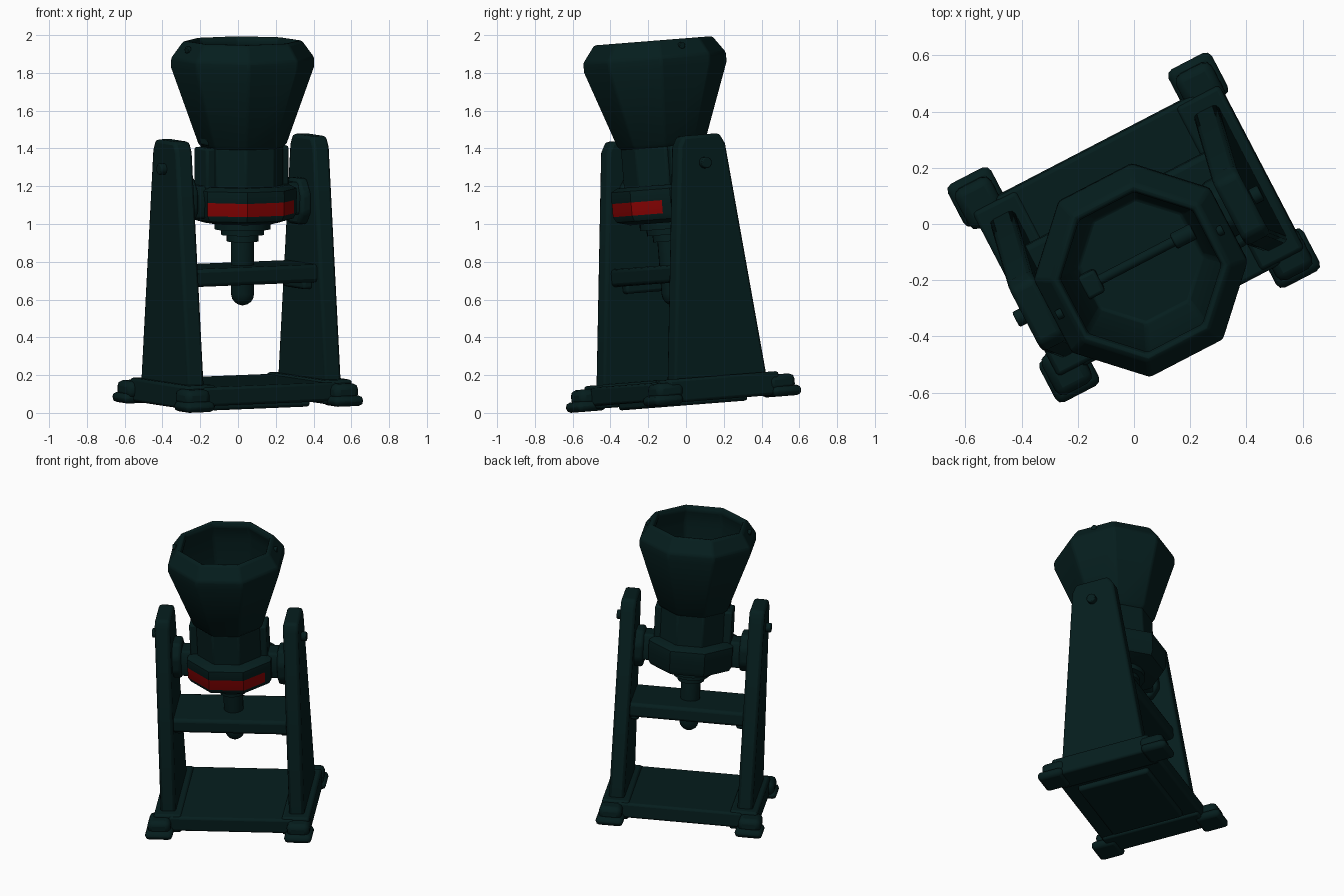
import bpy, bmesh, math
from mathutils import Matrix, Vector

cube = bpy.data.objects.get("Cube")
if cube:
    bpy.data.objects.remove(cube, do_unlink=True)


def material(name, color):
    m = bpy.data.materials.new(name)
    m.use_nodes = True
    m.diffuse_color = (*color, 1)
    bsdf = next(n for n in m.node_tree.nodes if n.type == 'BSDF_PRINCIPLED')
    bsdf.inputs["Base Color"].default_value = (*color, 1)
    return m


TEAL = material("dark_teal", (0.0016, 0.0125, 0.0125))
RED = material("deep_red", (0.265, 0.001, 0.001))

# The whole machine stands turned and slightly tipped forward
POSE = (Matrix.Translation((0.016, -0.015, 0.047))
        @ Matrix.Rotation(math.radians(4.5), 4, 'X')
        @ Matrix.Rotation(math.radians(27.5), 4, 'Z'))
AXIS = Vector((0.004, -0.01))  # centre line of the turned parts


def finish(name, bm, bevel=0.0):
    bmesh.ops.recalc_face_normals(bm, faces=bm.faces)
    me = bpy.data.meshes.new(name)
    bm.to_mesh(me)
    bm.free()
    me.materials.append(TEAL)
    me.materials.append(RED)
    ob = bpy.data.objects.new(name, me)
    bpy.context.collection.objects.link(ob)
    ob.matrix_world = POSE
    if bevel:
        mod = ob.modifiers.new("Bevel", 'BEVEL')
        mod.width = bevel
        mod.segments = 2
    bpy.ops.object.select_all(action='DESELECT')
    ob.select_set(True)
    bpy.context.view_layer.objects.active = ob
    bpy.ops.object.shade_smooth_by_angle(angle=math.radians(32))
    return ob


def box(name, xs, ys, zs, bevel=0.015):
    bm = bmesh.new()
    lo, hi = Vector((xs[0], ys[0], zs[0])), Vector((xs[1], ys[1], zs[1]))
    size = Vector(abs(c) for c in hi - lo)
    bmesh.ops.create_cube(bm, size=1, matrix=Matrix.Translation((lo + hi) / 2) @ Matrix.Diagonal((*size, 1)))
    return finish(name, bm, bevel)


def prism(name, outline, x0, x1, bevel):
    # side outline (y, z) extruded along x
    bm = bmesh.new()
    face = bm.faces.new([bm.verts.new((x0, y, z)) for y, z in outline])
    out = bmesh.ops.extrude_face_region(bm, geom=[face])
    bmesh.ops.translate(bm, vec=(x1 - x0, 0, 0),
                        verts=[v for v in out["geom"] if isinstance(v, bmesh.types.BMVert)])
    return finish(name, bm, bevel)


def cylinder(name, radius, x0, x1, y, z, bevel=0.006):
    bm = bmesh.new()
    place = Matrix.Translation(((x0 + x1) / 2, y, z)) @ Matrix.Rotation(math.pi / 2, 4, 'Y')
    bmesh.ops.create_cone(bm, cap_ends=True, segments=16, radius1=radius, radius2=radius,
                          depth=abs(x1 - x0), matrix=place)
    return finish(name, bm, bevel)


def lathe(name, profile, sides, bevel=0.0, red=None):
    # stacked rings, closed with a cap at both ends of the profile
    bm = bmesh.new()
    rings = []
    for r, z in profile:
        angles = [2 * math.pi * (i + 0.5) / sides for i in range(sides)]
        rings.append([bm.verts.new((AXIS.x + r * math.cos(a), AXIS.y + r * math.sin(a), z)) for a in angles])
    for a, b in zip(rings, rings[1:]):
        for i in range(sides):
            j = (i + 1) % sides
            bm.faces.new((a[i], a[j], b[j], b[i]))
    bm.faces.new(rings[0])
    bm.faces.new(rings[-1])
    if red:
        # front faces of the band, cut short at its left end
        low, high, end = red
        bmesh.ops.bisect_plane(bm, geom=bm.verts[:] + bm.edges[:] + bm.faces[:],
                               plane_co=(end, 0, 0), plane_no=(1, 0, 0))
        for f in bm.faces:
            c = f.calc_center_median()
            if low < c.z < high and c.y < -0.1 and c.x < end:
                f.material_index = 1
    return finish(name, bm, bevel)


# Base deck and crossbar
box("base_deck", (-0.40, 0.40), (-0.34, 0.34), (0.025, 0.125))
box("underside_plate", (-0.29, 0.29), (-0.24, 0.24), (-0.008, 0.04))
box("crossbar", (-0.38, 0.38), (-0.18, 0.18), (0.645, 0.74), 0.02)

# Side frames, mirrored left and right
for side, s, lift in (("left", 1, -0.01), ("right", -1, 0.02)):
    box(side + "_end_plate", (s * 0.32, s * 0.495), (-0.33, 0.33), (0.01, 0.135))
    prism(side + "_pillar",
          [(-0.28, 0.1), (0.28, 0.1), (0.14, 1.36), (0.11, 1.415), (-0.11, 1.415), (-0.14, 1.36)],
          s * 0.36, s * 0.458, 0.018)
    cylinder(side + "_pillar_bolt", 0.03, s * 0.44, s * 0.492, 0, 1.265)
    box(side + "_crossbar_support", (s * 0.31, s * 0.37), (-0.12, 0.12), (0.605, 0.66))

    # Trunnion bracket between collar and pillar, with a strap up the neck
    box(side + "_neck_strap", (s * 0.18, s * 0.246), (-0.08, 0.07), (1.1, 1.37), 0.012)
    prism(side + "_trunnion_arm",
          [(-0.08, 1.0), (0.08, 1.0), (0.09, 1.1), (0.06, 1.17), (-0.06, 1.17), (-0.09, 1.1)],
          s * 0.2, s * 0.325, 0.012)
    prism(side + "_trunnion_lug",
          [(y, z + lift) for y, z in
           ((-0.06, 0.955), (0.06, 0.955), (0.11, 1.02), (0.11, 1.12), (0.06, 1.2),
            (-0.06, 1.2), (-0.11, 1.12), (-0.11, 1.02))], s * 0.305, s * 0.37, 0.018)
    cylinder(side + "_rim_bolt", 0.018, s * 0.31, s * 0.334, AXIS.y, 1.893, 0.004)

    # Corner feet, set a little towards the right
    for end, y in (("back", 0.366), ("front", -0.342)):
        name = side + "_" + end
        x = s * 0.443 - 0.013
        inward = -0.02 if y > 0 else 0.02
        box(name + "_foot", (x - 0.087, x + 0.087), (y - 0.085, y + 0.085), (0.0, 0.055), 0.025)
        box(name + "_foot_block", (x - 0.072, x + 0.072),
            (y + inward - 0.08, y + inward + 0.08), (0.03, 0.118), 0.03)

# Hollow flared bowl, neck and collar
lathe("bowl",
      [(0.2, 1.35), (0.237, 1.385), (0.382, 1.79), (0.382, 1.84), (0.32, 1.925),
       (0.297, 1.933), (0.285, 1.9), (0.315, 1.8), (0.24, 1.45), (0.225, 1.4)], 8, 0.01)
lathe("neck", [(0.218, 1.1), (0.218, 1.37)], 8, 0.008)
lathe("collar",
      [(0.2, 0.965), (0.27, 0.985), (0.287, 1.015), (0.287, 1.085),
       (0.29, 1.095), (0.287, 1.145), (0.25, 1.165)], 8, red=(1.015, 1.085, 0.235))

# Stepped hub and round-ended stem under the collar
lathe("hub", [(0.085, 0.865), (0.085, 0.9), (0.115, 0.9), (0.115, 0.93),
              (0.15, 0.93), (0.15, 0.98)], 16)
tip = [(0.062 * math.cos(t), 0.587 + 0.062 * math.sin(t))
       for t in (math.radians(-d) for d in (85, 65, 45, 25, 0))]
lathe("stem", tip + [(0.062, 0.9)], 16)

# Bar across the bowl floor
cylinder("inner_bar", 0.018, -0.2, 0.2, 0, 1.43)
box("inner_bar_block", (-0.225, -0.155), (-0.045, 0.045), (1.38, 1.46), 0.012)
cylinder("inner_bar_knob", 0.03, 0.14, 0.22, 0, 1.43)
